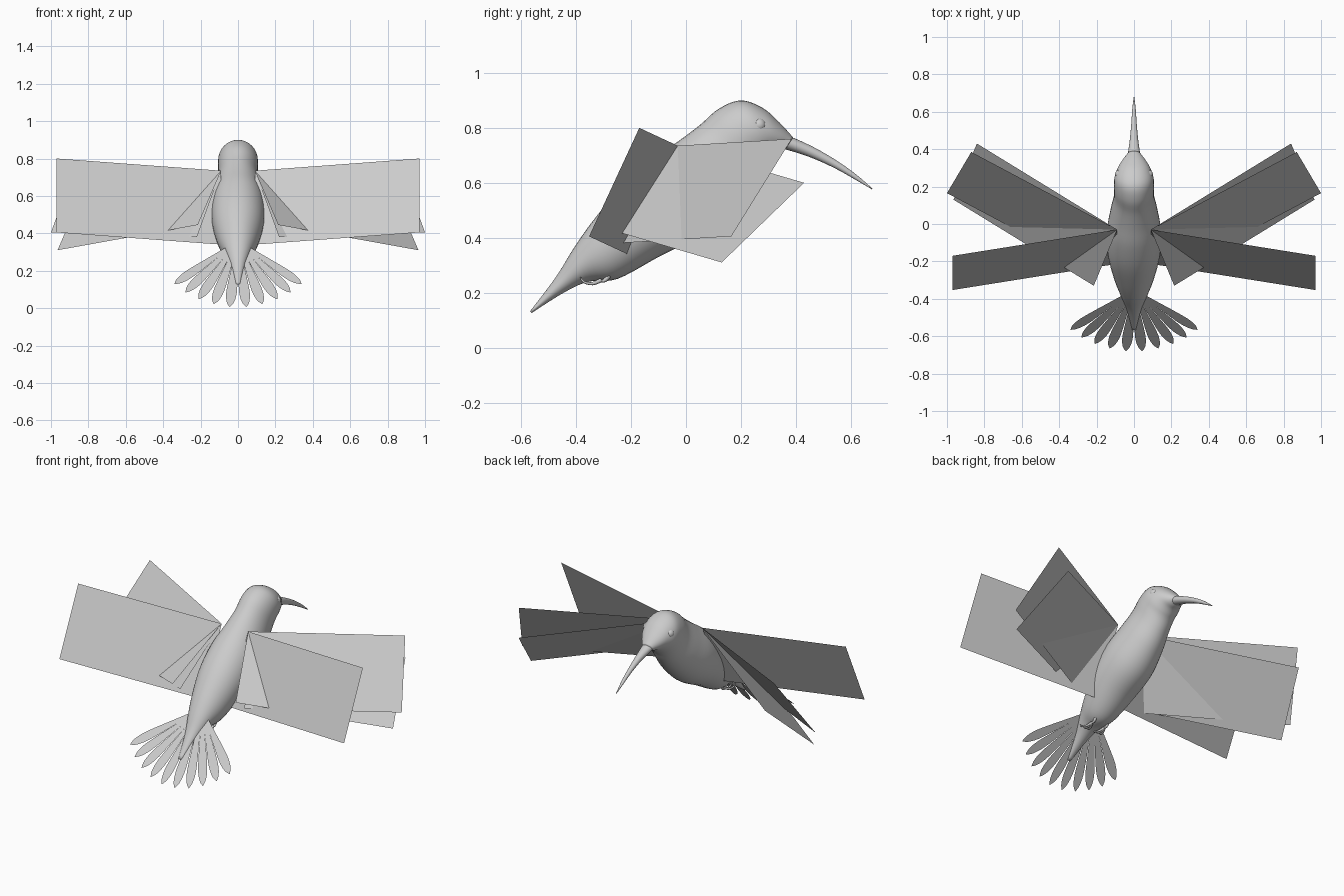
import bpy, math
from mathutils import Vector

if "Cube" in bpy.data.objects:
    bpy.data.objects.remove(bpy.data.objects["Cube"])


def make(name, verts, faces, smooth=False):
    me = bpy.data.meshes.new(name)
    me.from_pydata([tuple(v) for v in verts], [], faces)
    me.update()
    ob = bpy.data.objects.new(name, me)
    bpy.context.collection.objects.link(ob)
    if smooth:
        for p in me.polygons:
            p.use_smooth = True
    return ob


def spline(rows, steps):
    """Catmull-Rom interpolation through rows of numbers."""
    out = []
    n = len(rows)
    for i in range(n - 1):
        p0, p1, p2, p3 = (rows[max(i - 1, 0)], rows[i], rows[i + 1], rows[min(i + 2, n - 1)])
        for s in range(steps):
            t = s / steps
            out.append([0.5 * (2 * b + (c - a) * t + (2 * a - 5 * b + 4 * c - d) * t * t
                               + (3 * b - a - 3 * c + d) * t ** 3)
                        for a, b, c, d in zip(p0, p1, p2, p3)])
    return out + [list(rows[-1])]


def loft(name, rows, sides=32, steps=5):
    """Rows: top y, top z, bottom y, bottom z, half width."""
    verts, faces = [], []
    rings = spline(rows, steps)
    for ty, tz, by, bz, w in rings:
        c = Vector((0, (ty + by) / 2, (tz + bz) / 2))
        up = Vector((0, (ty - by) / 2, (tz - bz) / 2))
        for k in range(sides):
            a = 2 * math.pi * k / sides
            verts.append(c + up * math.cos(a) + Vector((w * math.sin(a), 0, 0)))
    for r in range(len(rings) - 1):
        for k in range(sides):
            k2 = (k + 1) % sides
            faces.append((r * sides + k, r * sides + k2, (r + 1) * sides + k2, (r + 1) * sides + k))
    faces.append(tuple(reversed(range(sides))))
    faces.append(tuple(range((len(rings) - 1) * sides, len(rings) * sides)))
    return make(name, verts, faces, True)


def tube(name, pts, radius):
    """Tapered round tube along points."""
    cu = bpy.data.curves.new(name, 'CURVE')
    cu.dimensions = '3D'
    cu.bevel_depth = radius
    cu.bevel_resolution = 2
    cu.use_fill_caps = True
    sp = cu.splines.new('POLY')
    path = spline(pts, 4)
    sp.points.add(len(path) - 1)
    for i, p in enumerate(path):
        sp.points[i].co = (*p, 1)
        sp.points[i].radius = 1 - 0.7 * i / (len(path) - 1)
    ob = bpy.data.objects.new(name, cu)
    bpy.context.collection.objects.link(ob)
    return ob


# Body and head, from tail tip to beak base
loft("body", [
    (-.568, .132, -.562, .126, .010),
    (-.475, .255, -.445, .200, .038),
    (-.41, .36, -.355, .240, .070),
    (-.34, .46, -.25, .250, .105),
    (-.24, .58, -.10, .330, .138),
    (-.13, .68, .05, .410, .145),
    (-.03, .75, .17, .520, .125),
    (.05, .81, .24, .610, .107),
    (.12, .87, .275, .665, .107),
    (.20, .90, .30, .690, .104),
    (.28, .872, .325, .710, .085),
    (.34, .82, .35, .718, .060),
    (.39, .765, .362, .722, .035)])

# Curved beak
loft("beak", [
    (.36, .775, .34, .725, .036),
    (.40, .760, .375, .718, .031),
    (.47, .727, .455, .692, .021),
    (.55, .680, .54, .654, .014),
    (.62, .630, .612, .614, .009),
    (.68, .578, .677, .576, .002)], 20, 4)

# Fan of flat tail feathers, all in one sloping plane
root = Vector((0, -.35, .36))
down = Vector((0, -.682, -.731))
side = Vector((1, 0, 0))
leaf = spline([(0, .004), (.3, .013), (.6, .024), (.8, .028), (.93, .019), (1, .001)], 4)
for i in range(10):
    ang = math.radians((i - 4.5) * 10.45)
    length = .488 - .025 * abs(ang) / .82
    along = down * math.cos(ang) + side * math.sin(ang)
    across = side * math.cos(ang) - down * math.sin(ang)
    n = len(leaf)
    verts = [root + along * t * length + across * w for t, w in leaf]
    verts += [root + along * t * length - across * w for t, w in leaf]
    make(f"tail_feather_{i + 1}", verts, [(k, k + 1, n + k + 1, n + k) for k in range(n - 1)], True)

# Wing sheets: three flat rectangles per side sharing the shoulder corner
shoulder = Vector((.09, -.03, .735))
sheets = {
    "wing_raised": ((.88, -.14, .065), (0, -.183, -.395)),
    "wing_middle": ((.78, .415, .025), (.13, -.22, -.355)),
    "wing_lowered": ((.75, .46, -.135), (.125, -.30, -.29))}
for sx, label in ((1, "right"), (-1, "left")):
    for name, (span, chord) in sheets.items():
        span, chord = Vector(span), Vector(chord)
        quad = [shoulder, shoulder + span, shoulder + span + chord, shoulder + chord]
        make(f"{name}_{label}", [(v.x * sx, v.y, v.z) for v in quad], [(0, 1, 2, 3)])

    # Eye
    bpy.ops.mesh.primitive_uv_sphere_add(segments=20, ring_count=12, radius=.026,
                                         location=(sx * .075, .265, .81))
    bpy.context.object.name = f"eye_{label}"
    bpy.ops.object.shade_smooth()

    # Tucked foot with curled toes
    tube(f"leg_{label}", [(sx * .045, -.27, .28), (sx * .045, -.295, .245), (sx * .045, -.325, .245)], .011)
    for j in (-1, 0, 1):
        x = sx * .045
        tube(f"toe_{label}_{j + 2}", [(x, -.31, .245), (x + j * .014, -.34, .233),
                                      (x + j * .022, -.37, .238), (x + j * .024, -.385, .255)], .008)
